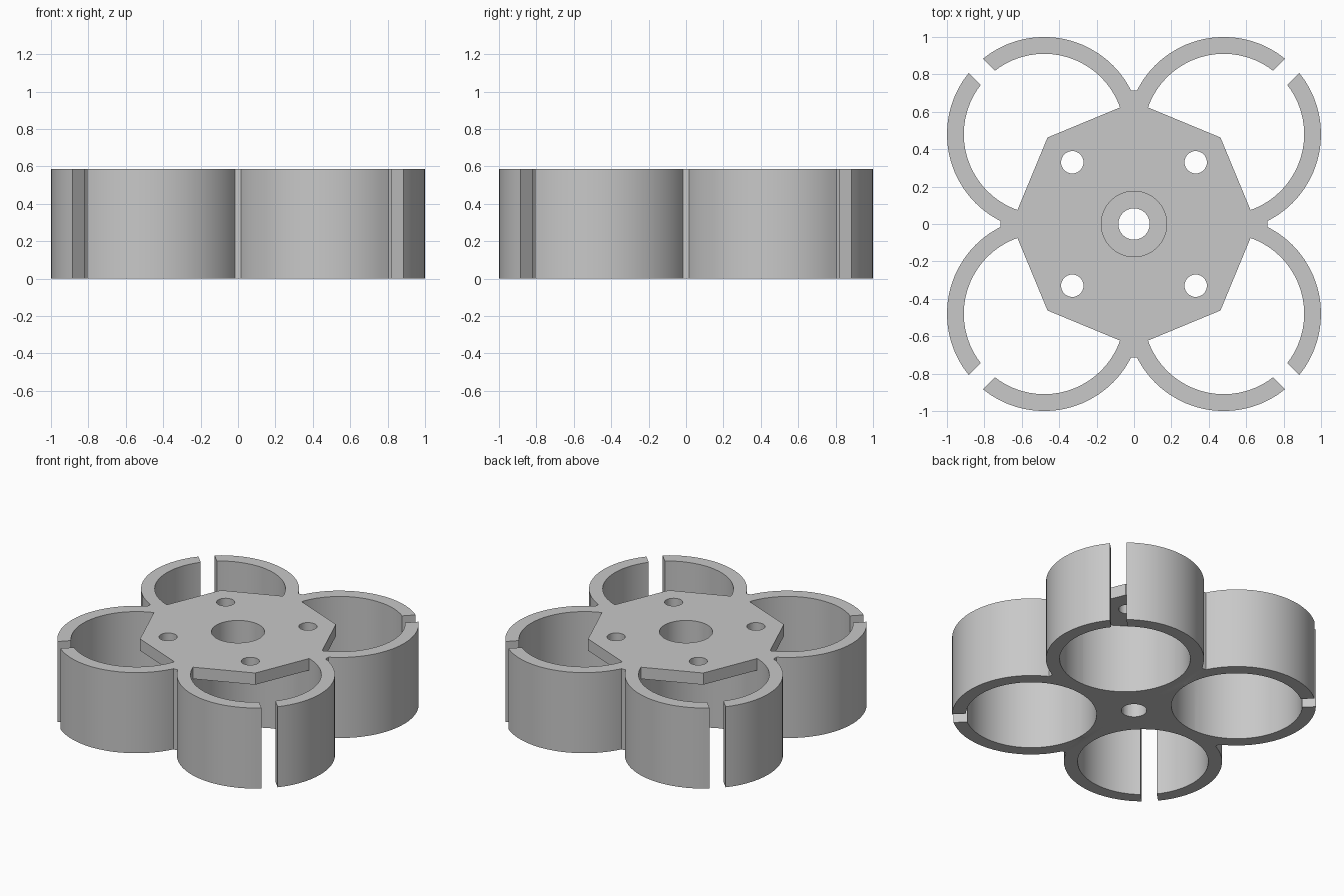
import bpy
from math import radians

if "Cube" in bpy.data.objects:
    bpy.data.objects.remove(bpy.data.objects["Cube"], do_unlink=True)

HEIGHT = 0.585
MIDDLE = HEIGHT / 2
RING = 0.48            # ring centre offset on x and y
OUTER, INNER = 0.52, 0.43
PLATE = 0.085          # top plate thickness
CORNERS = [(1, 1), (-1, 1), (-1, -1), (1, -1)]

grey = bpy.data.materials.new("light_grey")
grey.use_nodes = True
grey.diffuse_color = (0.58, 0.58, 0.58, 1)
grey.node_tree.nodes["Principled BSDF"].inputs["Base Color"].default_value = grey.diffuse_color


def cylinder(name, radius, depth, x, y, z, sides=64, turn=0):
    bpy.ops.mesh.primitive_cylinder_add(vertices=sides, radius=radius, depth=depth,
                                        location=(x, y, z), rotation=(0, 0, turn))
    bpy.context.object.name = name
    return bpy.context.object


def box(name, size, x, y, z, turn=0):
    bpy.ops.mesh.primitive_cube_add(size=1, location=(x, y, z), rotation=(0, 0, turn))
    bpy.context.object.name = name
    bpy.context.object.scale = size
    return bpy.context.object


def combine(target, tool, operation):
    bpy.context.view_layer.update()
    mod = target.modifiers.new(tool.name, 'BOOLEAN')
    mod.operation, mod.solver, mod.object = operation, 'EXACT', tool
    bpy.context.view_layer.objects.active = target
    bpy.ops.object.modifier_apply(modifier=mod.name)
    bpy.data.objects.remove(tool, do_unlink=True)


# Solid core with short webs reaching out between the rings
body = box("four_ring_holder", (2 * RING, 2 * RING, HEIGHT), 0, 0, MIDDLE)
combine(body, box("web_x", (1.43, 0.034, HEIGHT), 0, 0, MIDDLE), 'UNION')
combine(body, box("web_y", (0.034, 1.43, HEIGHT), 0, 0, MIDDLE), 'UNION')

# Outer walls first, then bores and the diagonal slots
for sx, sy in CORNERS:
    combine(body, cylinder("ring_wall", OUTER, HEIGHT, sx * RING, sy * RING, MIDDLE), 'UNION')
for sx, sy in CORNERS:
    combine(body, cylinder("ring_bore", INNER, 1, sx * RING, sy * RING, MIDDLE), 'DIFFERENCE')
    combine(body, box("ring_slot", (0.3, 0.108, 1), sx * 0.82, sy * 0.82, MIDDLE,
                      radians(45 * sx * sy)), 'DIFFERENCE')

# Octagonal plate flush with the top
combine(body, cylinder("top_plate", 0.654, PLATE, 0, 0, HEIGHT - PLATE / 2, 8), 'UNION')

# Screw holes, centre hole and its deep counterbore
for sx, sy in CORNERS:
    combine(body, cylinder("screw_hole", 0.06, 0.4, sx * 0.33, sy * 0.33, HEIGHT, 32), 'DIFFERENCE')
combine(body, cylinder("centre_hole", 0.084, 2, 0, 0, MIDDLE, 32), 'DIFFERENCE')
combine(body, cylinder("counterbore", 0.175, 0.7, 0, 0, HEIGHT, 48), 'DIFFERENCE')

# Finish
body.data.materials.clear()
body.data.materials.append(grey)
for face in body.data.polygons:
    face.material_index = 0
bpy.ops.object.select_all(action='DESELECT')
body.select_set(True)
bpy.context.view_layer.objects.active = body
bpy.ops.object.transform_apply(location=True, rotation=True, scale=True)
bpy.ops.object.shade_smooth_by_angle(angle=radians(30))
